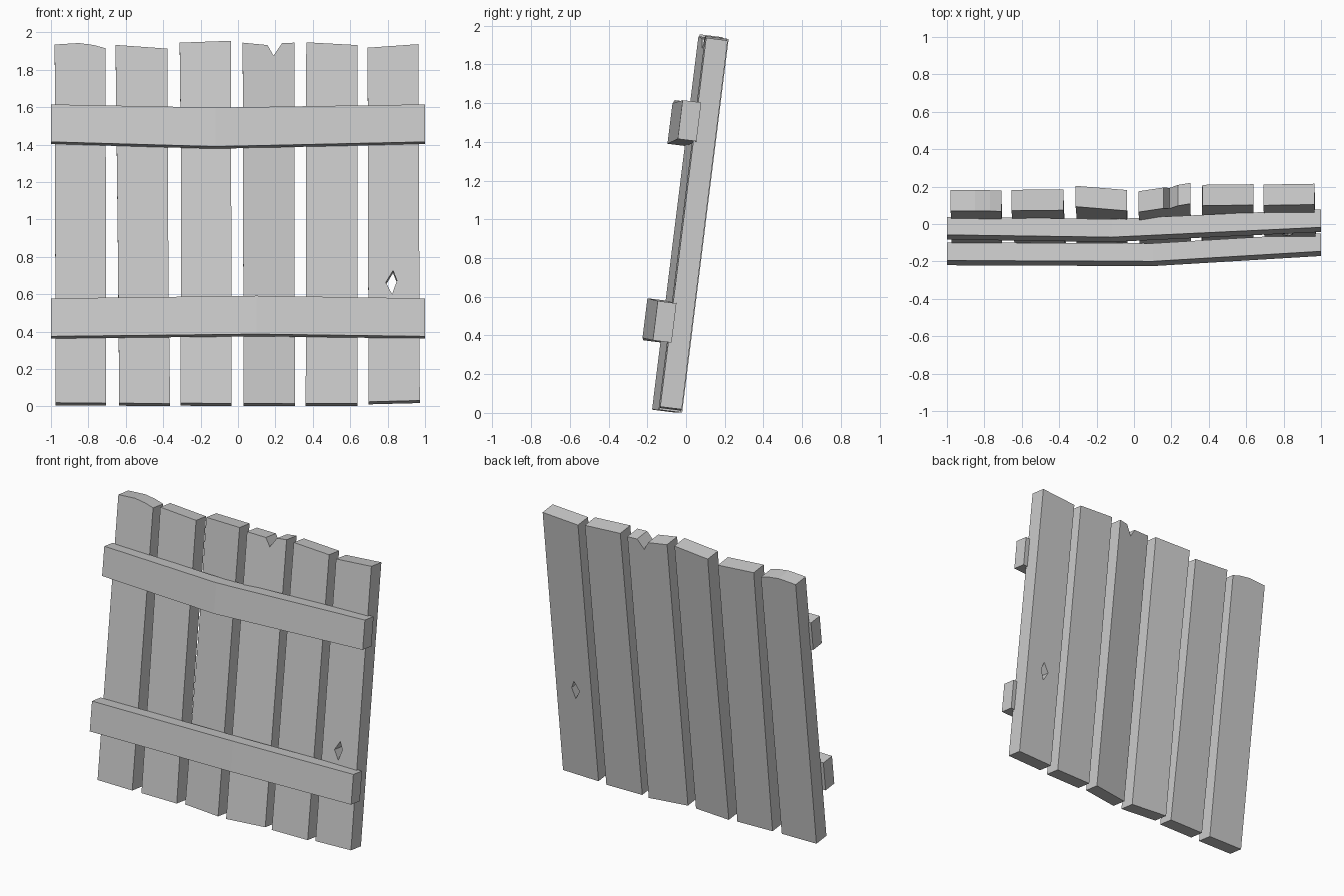
import bpy
import bmesh
import math

default = bpy.data.objects.get("Cube")
if default:
    bpy.data.objects.remove(default, do_unlink=True)

LEAN = math.radians(7.1)
SIN, COS = math.sin(LEAN), math.cos(LEAN)
PLANK_DEPTH = 0.112
RAIL_DEPTH = 0.097

# Single weathered grey for the whole panel
GREY = (0.6, 0.6, 0.6, 1.0)
mat = bpy.data.materials.new("plain_grey")
mat.use_nodes = True
mat.diffuse_color = GREY
mat.node_tree.nodes["Principled BSDF"].inputs["Base Color"].default_value = GREY


def lean_point(x, z, depth, back=0.0):
    """Front-face point at height z, pushed back square to the leaning panel."""
    along = (z + depth * SIN) / COS
    d = depth + back
    return (x, d * COS + along * SIN, along * COS - d * SIN)


def finish(bm, name):
    bmesh.ops.recalc_face_normals(bm, faces=bm.faces[:])
    mesh = bpy.data.meshes.new(name)
    bm.to_mesh(mesh)
    bm.free()
    mesh.materials.append(mat)
    obj = bpy.data.objects.new(name, mesh)
    bpy.context.scene.collection.objects.link(obj)


def plank(name, outline, depth_left, depth_right, hole=None):
    """Solid board from a front outline, optionally pierced by a hole."""
    bm = bmesh.new()
    x0 = min(p[0] for p in outline)
    x1 = max(p[0] for p in outline)
    loops = [outline] + ([hole] if hole else [])
    caps = ([], [])
    for loop in loops:
        rings = []
        for back in (0.0, PLANK_DEPTH):
            ring = []
            for x, z in loop:
                t = (x - x0) / (x1 - x0)
                depth = depth_left + (depth_right - depth_left) * t
                ring.append(bm.verts.new(lean_point(x, z, depth, back)))
            rings.append(ring)
        front, rear = rings
        for i in range(len(loop)):
            j = (i + 1) % len(loop)
            bm.faces.new((front[i], front[j], rear[j], rear[i]))
            for cap, ring in zip(caps, rings):
                cap.append(bm.edges.get((ring[i], ring[j])))
        if not hole:
            bm.faces.new(front)
            bm.faces.new(rear)
    if hole:
        for cap in caps:
            bmesh.ops.triangle_fill(bm, edges=cap, use_beauty=True)
    finish(bm, name)


def rail(name, sections):
    """Kinked cross board through sections of (x, bottom, top, depth)."""
    bm = bmesh.new()
    rings = []
    for x, low, high, depth in sections:
        corners = ((low, 0), (high, 0), (high, RAIL_DEPTH), (low, RAIL_DEPTH))
        rings.append([bm.verts.new(lean_point(x, z, depth, b)) for z, b in corners])
    for a, b in zip(rings, rings[1:]):
        for i in range(4):
            j = (i + 1) % 4
            bm.faces.new((a[i], a[j], b[j], b[i]))
    bm.faces.new(rings[0])
    bm.faces.new(rings[-1])
    finish(bm, name)


# Upright planks, outlines run from bottom left anticlockwise
plank("plank_1", [(-.975, .02), (-.705, .018), (-.708, 1.915), (-.77, 1.932),
                  (-.85, 1.943), (-.98, 1.935)], -.17, -.17)
plank("plank_2", [(-.635, .018), (-.363, .015), (-.372, .7), (-.378, 1.913),
                  (-.655, 1.933), (-.643, .9)], -.168, -.163)
plank("plank_3", [(-.308, .018), (-.035, .016), (-.037, 1.955),
                  (-.312, 1.945), (-.304, 1.2)], -.148, -.172)
plank("plank_4", [(.03, .017), (.304, .015), (.302, 1.945), (.235, 1.942),
                  (.19, 1.875), (.158, 1.932), (.025, 1.945)], -.177, -.132)
plank("plank_5", [(.362, .016), (.638, .016), (.638, 1.932), (.365, 1.947)],
      -.143, -.138)
plank("plank_6", [(.698, .025), (.972, .032), (.965, 1.937), (.693, 1.918)],
      -.138, -.136,
      hole=[(.824, .6), (.85, .674), (.829, .727), (.79, .663)])

# Cross rails on the front
rail("upper_rail", [(-1, 1.415, 1.615, -.257), (-.12, 1.39, 1.598, -.267),
                    (1, 1.415, 1.615, -.217)])
rail("lower_rail", [(-1, .375, .578, -.265), (.1, .387, .592, -.271),
                    (1, .375, .578, -.216)])
